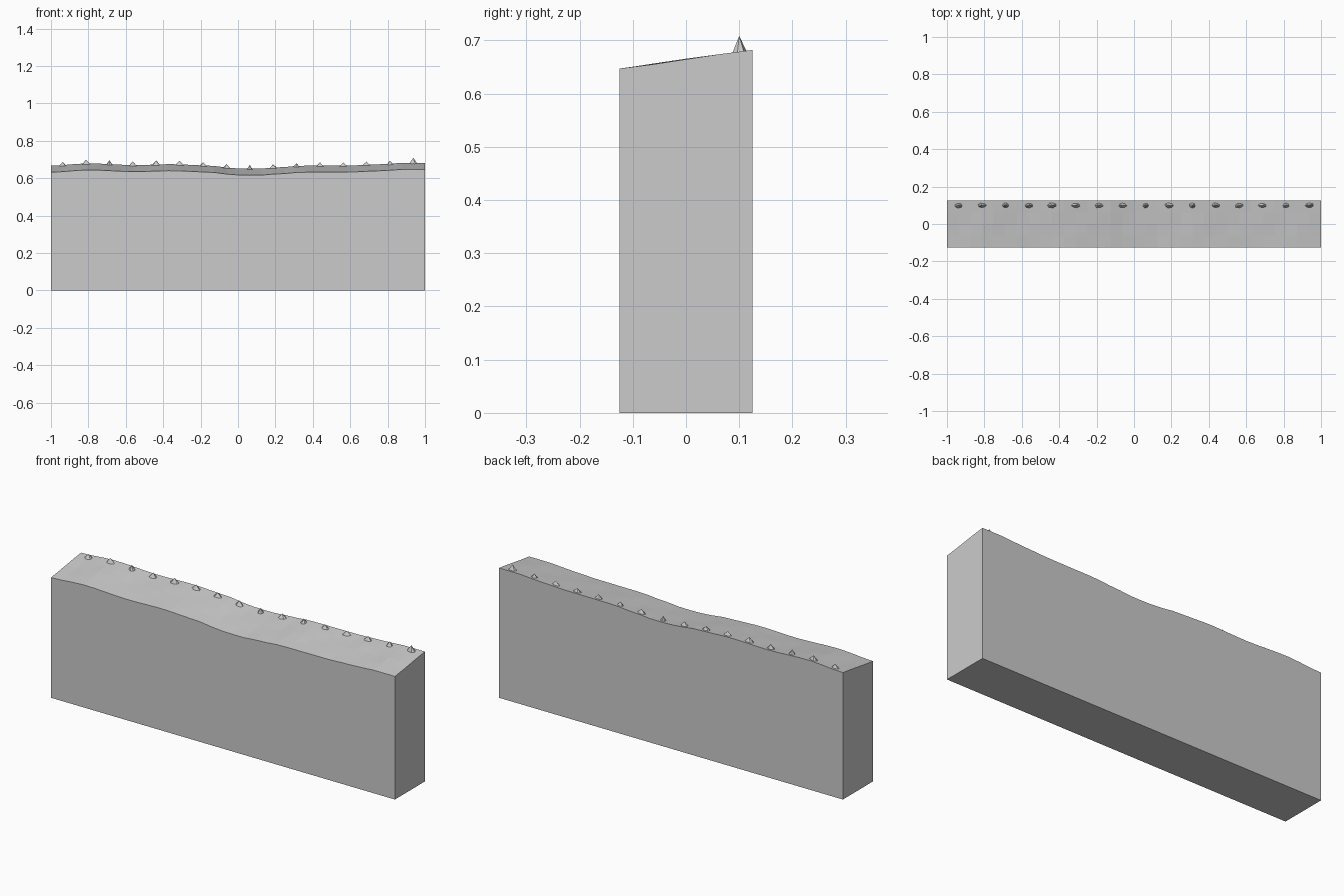
import bpy, bmesh, math, random
from mathutils import Vector

if "Cube" in bpy.data.objects:
    bpy.data.objects.remove(bpy.data.objects["Cube"])

random.seed(4)

stone = bpy.data.materials.new("stone_grey")
stone.diffuse_color = (0.6, 0.6, 0.6, 1)
stone.use_nodes = True
stone.node_tree.nodes["Principled BSDF"].inputs["Base Color"].default_value = stone.diffuse_color

# Back top edge of the wall: (x, z); the top slopes down towards the front
CREST = [(-1, .667), (-.8, .679), (-.55, .670), (-.35, .675), (-.17, .668), (0, .652),
         (.1, .650), (.2, .657), (.35, .667), (.6, .668), (.75, .674), (.89, .682), (1, .682)]
HALF = 0.125


def crest(x):
    for (xa, za), (xb, zb) in zip(CREST, CREST[1:]):
        if x <= xb:
            t = (x - xa) / (xb - xa)
            return za + (zb - za) * t * t * (3 - 2 * t)
    return CREST[-1][1]


def top_z(x, y):
    t = (HALF - y) / (2 * HALF)
    ripple = 0.0012 * math.sin(22 * x - 18 * y) * math.sin(math.pi * t)
    return crest(x) - 0.035 * t + ripple


def finish(bm, name):
    bmesh.ops.recalc_face_normals(bm, faces=bm.faces)
    mesh = bpy.data.meshes.new(name)
    bm.to_mesh(mesh)
    bm.free()
    mesh.materials.append(stone)
    obj = bpy.data.objects.new(name, mesh)
    bpy.context.collection.objects.link(obj)
    return obj


# Wall: wavy top grid, extruded down to a flat base
NX, NY = 32, 4
bm = bmesh.new()
grid = []
for i in range(NX + 1):
    x = -1 + 2 * i / NX
    row = []
    for j in range(NY + 1):
        y = -HALF + 2 * HALF * j / NY
        row.append(bm.verts.new((x, y, top_z(x, y))))
    grid.append(row)
for i in range(NX):
    for j in range(NY):
        bm.faces.new((grid[i][j], grid[i + 1][j], grid[i + 1][j + 1], grid[i][j + 1]))
rim = ([r[0] for r in grid] + grid[-1][1:] + [r[-1] for r in grid[-2::-1]]
       + grid[0][-2:0:-1])
base = [bm.verts.new((v.co.x, v.co.y, 0)) for v in rim]
for k in range(len(rim)):
    n = (k + 1) % len(rim)
    bm.faces.new((rim[k], base[k], base[n], rim[n]))
bm.faces.new(base)
finish(bm, "wall")

# Row of small pointed shards along the back edge
SMALL = (2, 8, 10, 14)
for i in range(16):
    x, y = -0.9375 + 0.125 * i, 0.1
    rx = 0.019 if i in SMALL else 0.026
    height = 0.03 if i == 15 else 0.021 + random.uniform(-0.002, 0.004)
    bm = bmesh.new()
    ground = top_z(x, y)
    tip = bm.verts.new((x, y, ground + height))
    ring = []
    for k in range(7):
        a = 2 * math.pi * k / 7 + i
        s = random.uniform(0.85, 1.1)
        px, py = x + rx * s * math.cos(a), y + 0.015 * s * math.sin(a)
        ring.append(bm.verts.new((px, py, ground - 0.003)))
    for k in range(7):
        bm.faces.new((ring[k], ring[(k + 1) % 7], tip))
    bm.faces.new(ring[::-1])
    finish(bm, f"shard_{i + 1}")
